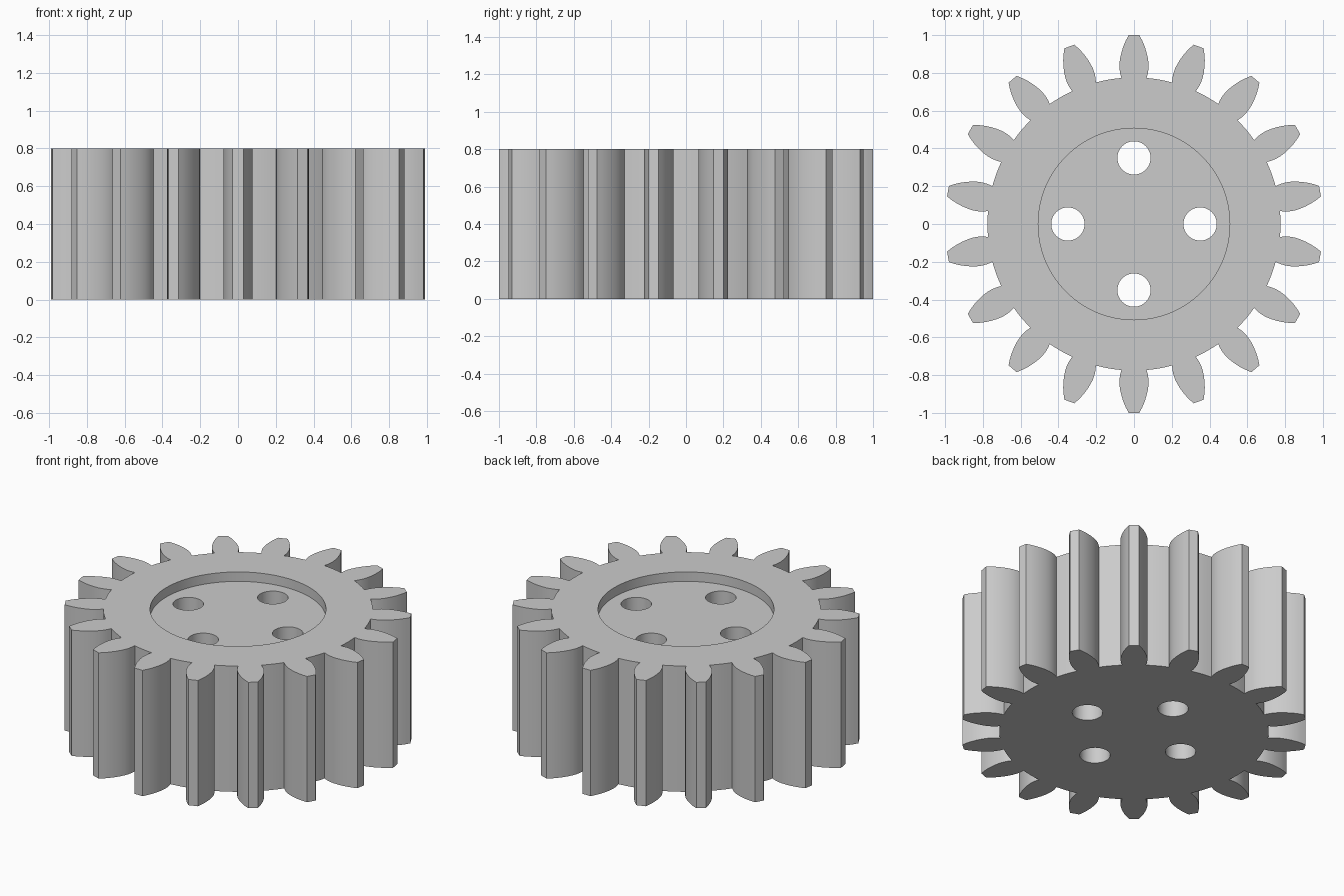
import bpy, bmesh, math
from mathutils import Vector

if "Cube" in bpy.data.objects:
    bpy.data.objects.remove(bpy.data.objects["Cube"])

TEETH, HEIGHT, ROOT_R = 18, 0.8, 0.776
RECESS_R, RECESS_DEPTH = 0.507, 0.06
HOLE_R, HOLE_OFFSET = 0.088, 0.35

# half of one tooth: (half width, radius) from root to tip
FLANK = [(0.067, 0.773), (0.074, 0.80), (0.077, 0.825), (0.077, 0.85), (0.073, 0.88),
         (0.066, 0.91), (0.056, 0.942), (0.043, 0.972), (0.028, 1.0)]
ROOT_STEPS = 4

steel = bpy.data.materials.new("steel grey")
steel.diffuse_color = (0.6, 0.6, 0.6, 1)
steel.use_nodes = True
steel.node_tree.nodes["Principled BSDF"].inputs["Base Color"].default_value = steel.diffuse_color


def prism(name, outline, z0, z1):
    """Extrude a closed counter-clockwise outline from z0 to z1."""
    bm = bmesh.new()
    face = bm.faces.new([bm.verts.new((x, y, z0)) for x, y in outline])
    top = bmesh.ops.extrude_face_region(bm, geom=[face], use_keep_orig=True)["geom"]
    bmesh.ops.translate(bm, vec=Vector((0, 0, z1 - z0)),
                        verts=[g for g in top if isinstance(g, bmesh.types.BMVert)])
    bmesh.ops.recalc_face_normals(bm, faces=bm.faces)
    mesh = bpy.data.meshes.new(name)
    bm.to_mesh(mesh)
    bm.free()
    mesh.materials.append(steel)
    obj = bpy.data.objects.new(name, mesh)
    bpy.context.collection.objects.link(obj)
    return obj


def circle(cx, cy, r, n):
    return [(cx + r * math.cos(2 * math.pi * i / n), cy + r * math.sin(2 * math.pi * i / n))
            for i in range(n)]


# toothed outline: each tooth, then the root arc up to the next tooth
pitch = 2 * math.pi / TEETH
root_angle = math.atan2(*FLANK[0])
outline = []
for t in range(TEETH):
    a = math.pi / 2 + t * pitch
    c, s = math.cos(a), math.sin(a)
    tooth = [(r, -w) for w, r in FLANK] + [(r, w) for w, r in reversed(FLANK)]
    outline += [(r * c - w * s, r * s + w * c) for r, w in tooth]
    for k in range(1, ROOT_STEPS):
        b = a + root_angle + (pitch - 2 * root_angle) * k / ROOT_STEPS
        outline.append((ROOT_R * math.cos(b), ROOT_R * math.sin(b)))

gear = prism("gear", outline, 0, HEIGHT)

# cutters: shallow top recess and four through holes
cutters = [prism("recess_cutter", circle(0, 0, RECESS_R, 96), HEIGHT - RECESS_DEPTH, HEIGHT + 0.2)]
for i in range(4):
    a = i * math.pi / 2
    cutters.append(prism("hole_cutter", circle(HOLE_OFFSET * math.cos(a), HOLE_OFFSET * math.sin(a),
                                               HOLE_R, 48), -0.2, HEIGHT + 0.1))

bpy.context.view_layer.objects.active = gear
for cutter in cutters:
    cutter.hide_render = True
    mod = gear.modifiers.new("cut", 'BOOLEAN')
    mod.operation, mod.solver, mod.object = 'DIFFERENCE', 'EXACT', cutter
    bpy.ops.object.modifier_apply(modifier=mod.name)
    bpy.data.objects.remove(cutter)

# smooth flanks and bores, crisp rims
bpy.ops.object.select_all(action='DESELECT')
gear.select_set(True)
bpy.ops.object.shade_smooth_by_angle(angle=math.radians(30))
